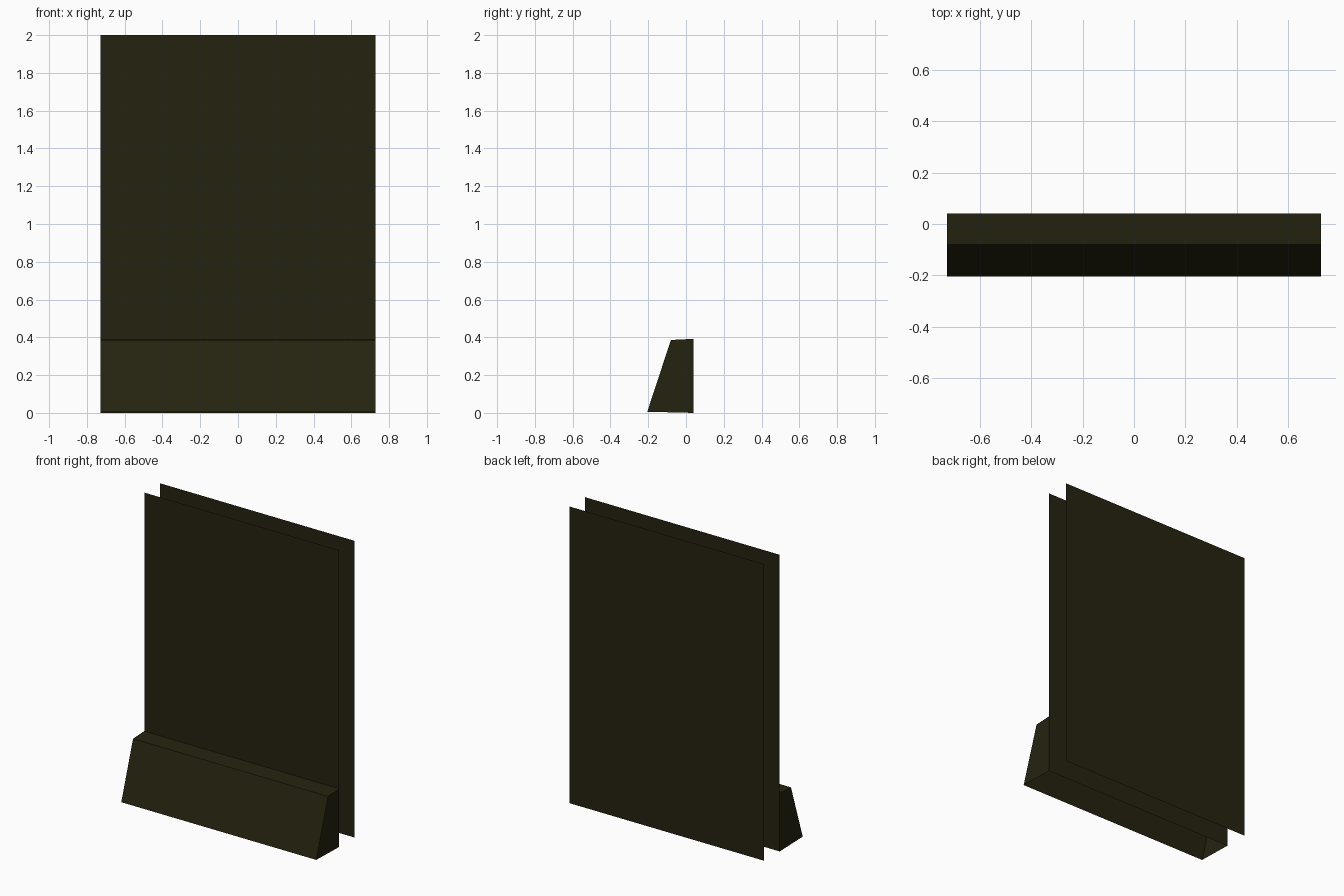
import bpy

if "Cube" in bpy.data.objects:
    bpy.data.objects.remove(bpy.data.objects["Cube"])

W = 0.727           # half width
BACK_Y, FRONT_Y = 0.205, 0.04

olive = bpy.data.materials.new("dark_olive")
olive.diffuse_color = (0.0185, 0.0168, 0.005, 1)
olive.use_nodes = True
olive.node_tree.nodes["Principled BSDF"].inputs["Base Color"].default_value = olive.diffuse_color


def make(name, verts, faces):
    mesh = bpy.data.meshes.new(name)
    mesh.from_pydata(verts, [], faces)
    mesh.materials.append(olive)
    obj = bpy.data.objects.new(name, mesh)
    bpy.context.collection.objects.link(obj)
    return obj


# Thin upright panels
def panel(name, y, facing_front):
    verts = [(-W, y, 0), (W, y, 0), (W, y, 2), (-W, y, 2)]
    make(name, verts, [(0, 1, 2, 3) if facing_front else (3, 2, 1, 0)])


panel("front_panel", FRONT_Y, True)
panel("back_panel", BACK_Y, False)

# Sloped foot: open underneath and closed behind by the front panel
profile = [(FRONT_Y, 0), (-0.205, 0.006), (-0.08, 0.386), (FRONT_Y, 0.392)]
verts = [(x, y, z) for x in (-W, W) for y, z in profile]
faces = [
    (1, 5, 6, 2),   # slope
    (2, 6, 7, 3),   # top ledge
    (0, 1, 2, 3),   # left end
    (7, 6, 5, 4),   # right end
]
make("sloped_foot", verts, faces)
